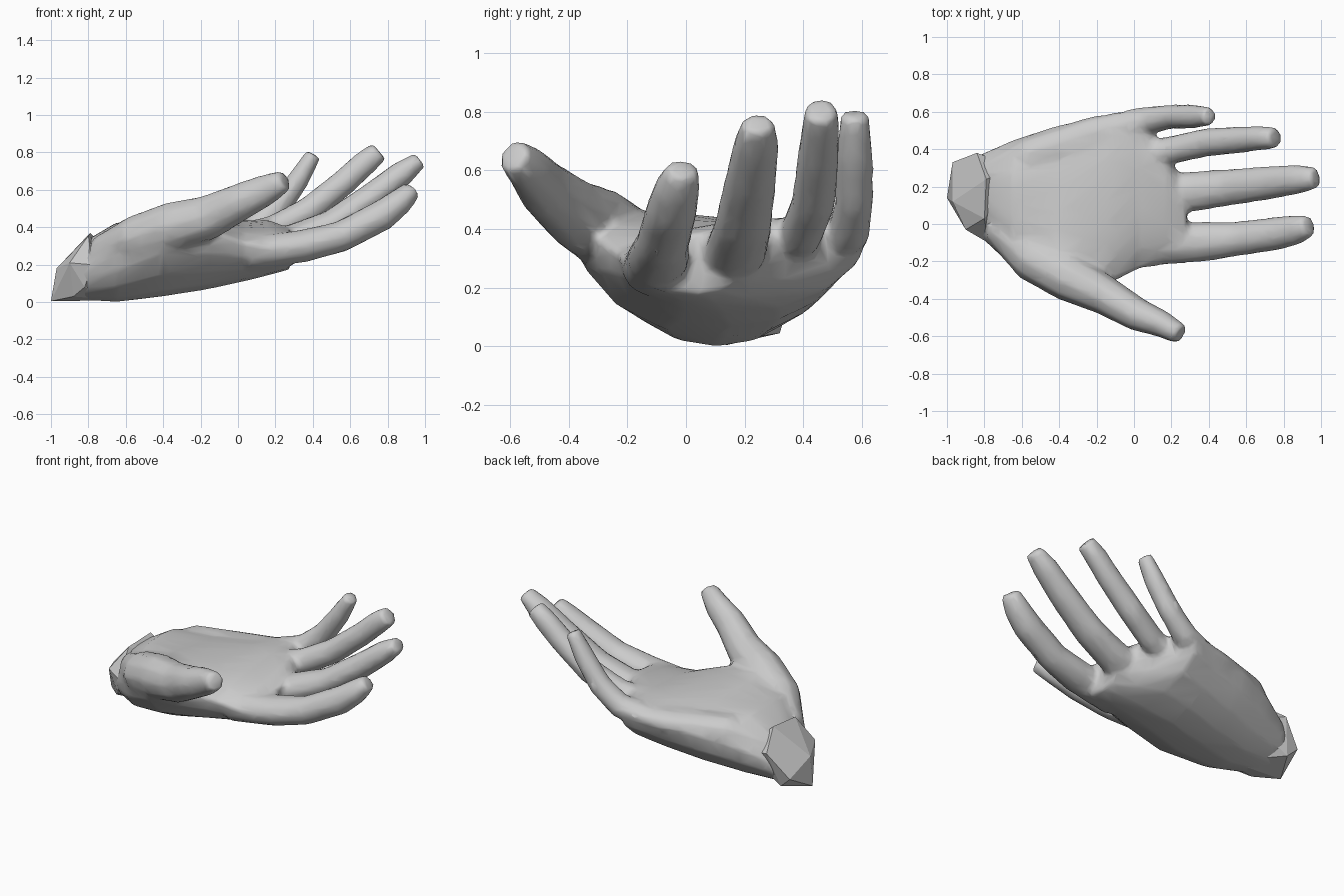
import bpy, bmesh, math
from mathutils import Vector

bm = bmesh.new()


def loft(rings):
    """Skin a closed tube through equal-sized rings of points."""
    vs = [[bm.verts.new(p) for p in ring] for ring in rings]
    n = len(vs[0])
    for a, b in zip(vs, vs[1:]):
        for i in range(n):
            j = (i + 1) % n
            bm.faces.new((a[i], a[j], b[j], b[i]))
    bm.faces.new(vs[0][::-1])
    bm.faces.new(vs[-1])


def limb(path, n=10):
    """Tapered elliptical tube; stations are x, y, z, half width, half thickness."""
    pts = [Vector(p[:3]) for p in path]
    rings = []
    for i, p in enumerate(path):
        t = (pts[min(i + 1, len(pts) - 1)] - pts[max(i - 1, 0)]).normalized()
        side = t.cross(Vector((0, 0, 1))).normalized()
        up = side.cross(t)
        rings.append([pts[i] + side * p[3] * math.cos(2 * math.pi * k / n)
                      + up * p[4] * math.sin(2 * math.pi * k / n) for k in range(n)])
    loft(rings)


def palm_ring(x, yl, zl, yr, zr, top, yb, zb, tilt=0.0, n=8):
    """Gently crowned top and bowl-shaped underside between two edges."""
    ring = []
    for i in range(n):
        u = i / n
        z = zl + (zr - zl) * u + (top - (zl + zr) / 2) * (1 - (2 * u - 1) ** 4)
        ring.append((yl + (yr - yl) * u, z))
    for i in range(n):
        a = math.pi * i / n
        c, s = math.cos(a), math.sin(a)
        ye, ze = (yr, zr) if c >= 0 else (yl, zl)
        ring.append((yb + (ye - yb) * abs(c), ze + (zb - ze) * s))
    return [(x + tilt * (z - 0.2), y, z) for y, z in ring]


# palm
loft([palm_ring(*s) for s in (
    (-0.85, -0.03, 0.20, 0.36, 0.20, 0.34, 0.15, 0.015, 0.4),
    (-0.65, -0.23, 0.27, 0.45, 0.28, 0.425, 0.10, 0.00),
    (-0.40, -0.39, 0.42, 0.53, 0.33, 0.445, 0.12, 0.03),
    (-0.15, -0.33, 0.38, 0.58, 0.37, 0.43, 0.15, 0.07),
    (0.03, -0.24, 0.32, 0.63, 0.40, 0.42, 0.12, 0.11),
    (0.17, -0.22, 0.29, 0.38, 0.40, 0.415, 0.10, 0.145),
    (0.28, -0.21, 0.29, 0.22, 0.34, 0.385, 0.03, 0.175))])

# heel of the palm on the little finger side
limb([(-0.75, 0.26, 0.25, 0.10, 0.09), (-0.55, 0.36, 0.325, 0.11, 0.10),
      (-0.20, 0.47, 0.34, 0.11, 0.075), (0.0, 0.52, 0.36, 0.09, 0.06)])

# thumb with its base pad
limb([(-0.74, -0.02, 0.24, 0.08, 0.11), (-0.54, -0.18, 0.335, 0.13, 0.13),
      (-0.34, -0.29, 0.405, 0.13, 0.135), (-0.15, -0.385, 0.455, 0.105, 0.12),
      (0.02, -0.485, 0.54, 0.09, 0.10), (0.15, -0.535, 0.60, 0.072, 0.085),
      (0.25, -0.59, 0.65, 0.056, 0.06)])

# index finger
limb([(0.05, -0.12, 0.26, 0.10, 0.09), (0.35, -0.095, 0.30, 0.11, 0.09),
      (0.55, -0.08, 0.35, 0.093, 0.085), (0.77, -0.05, 0.463, 0.09, 0.085),
      (0.87, -0.03, 0.54, 0.08, 0.072), (0.935, -0.01, 0.605, 0.06, 0.05)])

# middle finger
limb([(0.05, 0.14, 0.30, 0.11, 0.09), (0.28, 0.17, 0.325, 0.11, 0.09),
      (0.50, 0.195, 0.415, 0.10, 0.08), (0.72, 0.22, 0.565, 0.09, 0.078),
      (0.88, 0.24, 0.69, 0.08, 0.07), (0.972, 0.245, 0.76, 0.058, 0.046)])

# ring finger
limb([(-0.02, 0.34, 0.33, 0.09, 0.08), (0.20, 0.395, 0.39, 0.075, 0.08),
      (0.38, 0.435, 0.49, 0.077, 0.075), (0.56, 0.45, 0.635, 0.073, 0.072),
      (0.68, 0.46, 0.745, 0.066, 0.070), (0.755, 0.46, 0.805, 0.058, 0.058)])

# little finger
limb([(-0.12, 0.49, 0.34, 0.09, 0.07), (0.08, 0.555, 0.39, 0.075, 0.075),
      (0.21, 0.575, 0.50, 0.066, 0.07), (0.32, 0.575, 0.65, 0.065, 0.06),
      (0.405, 0.575, 0.79, 0.05, 0.043)])

bmesh.ops.recalc_face_normals(bm, faces=bm.faces)
me = bpy.data.meshes.new("hand")
bm.to_mesh(me)
bm.free()
hand = bpy.data.objects.new("hand", me)
bpy.context.collection.objects.link(hand)

# fuse the parts into one skin, relax the joins, thin to a light mesh
fuse = hand.modifiers.new("fuse", 'REMESH')
fuse.mode = 'VOXEL'
fuse.voxel_size = 0.016
fuse.use_smooth_shade = True
relax = hand.modifiers.new("relax", 'SMOOTH')
relax.factor = 0.5
relax.iterations = 6
thin = hand.modifiers.new("thin", 'DECIMATE')
thin.ratio = 0.1

# faceted cut end of the wrist
wb = bmesh.new()
for p in ((-1.0, 0.14, 0.005), (-0.97, 0.33, 0.11), (-0.90, 0.32, 0.045),
          (-0.84, 0.38, 0.26), (-0.79, 0.24, 0.37), (-0.80, 0.03, 0.355),
          (-0.90, -0.03, 0.21), (-0.78, -0.10, 0.20), (-0.82, -0.05, 0.08),
          (-0.97, 0.12, 0.18), (-0.88, 0.02, 0.03), (-0.64, 0.10, 0.01),
          (-0.62, 0.30, 0.20)):
    wb.verts.new(p)
bmesh.ops.convex_hull(wb, input=wb.verts)
wm = bpy.data.meshes.new("wrist_end")
wb.to_mesh(wm)
wb.free()
bpy.context.collection.objects.link(bpy.data.objects.new("wrist_end", wm))
